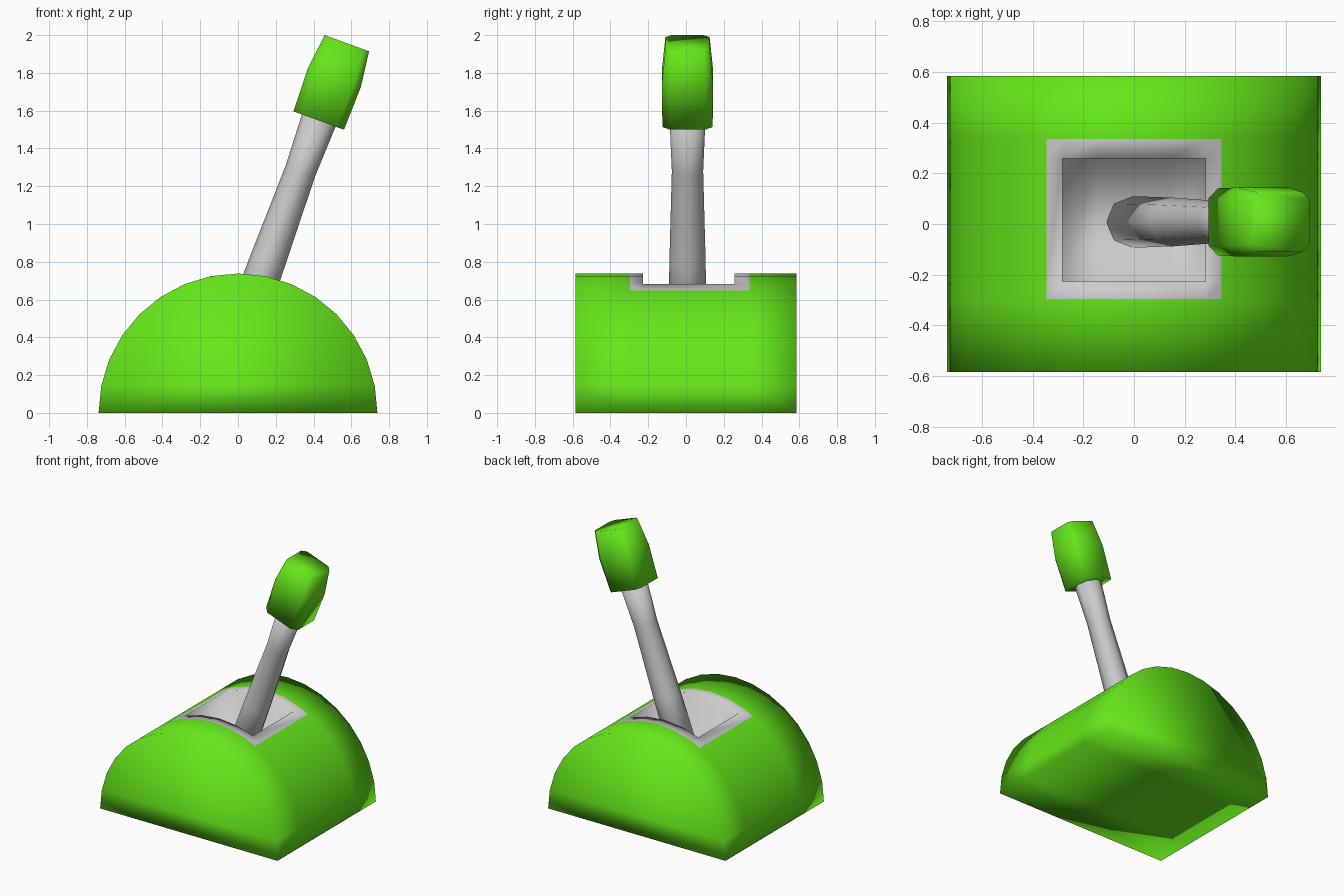
import bpy, bmesh
from math import sin, cos, pi, radians
from mathutils import Vector

if "Cube" in bpy.data.objects:
    bpy.data.objects.remove(bpy.data.objects["Cube"])

green = bpy.data.materials.new("green")
green.diffuse_color = (0.13, 0.80, 0.01, 1)
green.use_nodes = True
green.node_tree.nodes["Principled BSDF"].inputs["Base Color"].default_value = green.diffuse_color


def finish(name, bm, mat=None):
    bmesh.ops.remove_doubles(bm, verts=bm.verts, dist=1e-5)
    mesh = bpy.data.meshes.new(name)
    bm.to_mesh(mesh)
    bm.free()
    for p in mesh.polygons:
        p.use_smooth = True
    if mat:
        mesh.materials.append(mat)
    ob = bpy.data.objects.new(name, mesh)
    bpy.context.collection.objects.link(ob)
    return ob


def face(bm, pts):
    return bm.faces.new([bm.verts.new(p) for p in pts])


def loft(name, rings, mat=None):
    """Skin a stack of equal-length rings and cap both ends."""
    bm = bmesh.new()
    vs = [[bm.verts.new(p) for p in r] for r in rings]
    n = len(vs[0])
    for a, b in zip(vs, vs[1:]):
        for i in range(n):
            j = (i + 1) % n
            bm.faces.new((a[i], a[j], b[j], b[i]))
    bm.faces.new(vs[0][::-1])
    bm.faces.new(vs[-1])
    return finish(name, bm, mat)


# Half-round profile, with extra points where the socket border ends
R, SEG, FLOOR = 0.738, 16, 0.37
arc = [(-R * cos(pi * i / SEG), R * sin(pi * i / SEG)) for i in range(SEG + 1)]
mid = lambda a, b: ((a[0] + b[0]) / 2, (a[1] + b[1]) / 2)
prof = arc[:6] + [mid(arc[5], arc[6])] + arc[6:11] + [mid(arc[10], arc[11])] + arc[11:]
rows = [-0.585, -0.297, -0.227, 0.258, 0.335, 0.585]
LAST = len(prof) - 1
OUT, INN = (6, 12), (7, 11)      # profile index ranges of border and opening

base, sock = bmesh.new(), bmesh.new()
for r, (y0, y1) in enumerate(zip(rows, rows[1:])):
    for i in range(LAST):
        if OUT[0] <= i < OUT[1] and 1 <= r <= 3:
            if INN[0] <= i < INN[1] and r == 2:
                continue
            target = sock
        else:
            target = base
        (xa, za), (xb, zb) = prof[i], prof[i + 1]
        face(target, [(xa, y0, za), (xb, y0, zb), (xb, y1, zb), (xa, y1, za)])
    # underside
    face(base, [(-R, y0, 0), (-R, y1, 0), (R, y1, 0), (R, y0, 0)])
# front and back ends
face(base, [(x, rows[0], z) for x, z in prof][::-1])
face(base, [(x, rows[-1], z) for x, z in prof])

# Socket walls and floor
ya, yb = rows[2], rows[3]
opening = prof[INN[0]:INN[1] + 1]
x0, x1, ze = opening[0][0], opening[-1][0], opening[0][1]
for (xa, za), (xb, zb) in zip(opening, opening[1:]):
    face(sock, [(xa, ya, za), (xa, ya, FLOOR), (xb, ya, FLOOR), (xb, ya, zb)][::-1])
    face(sock, [(xa, yb, za), (xa, yb, FLOOR), (xb, yb, FLOOR), (xb, yb, zb)])
    face(sock, [(xa, ya, FLOOR), (xb, ya, FLOOR), (xb, yb, FLOOR), (xa, yb, FLOOR)])
face(sock, [(x0, ya, ze), (x0, ya, FLOOR), (x0, yb, FLOOR), (x0, yb, ze)])
face(sock, [(x1, ya, ze), (x1, yb, ze), (x1, yb, FLOOR), (x1, ya, FLOOR)])

for b in (base, sock):
    bmesh.ops.remove_doubles(b, verts=b.verts, dist=1e-5)
bmesh.ops.recalc_face_normals(base, faces=base.faces)
# keep the border facing up, the pit facing inward
sock.normal_update()
for f in sock.faces:
    c = f.calc_center_median()
    inward = Vector((-c.x, 0.015 - c.y, 0.9 - c.z))
    if f.normal.z < -0.1 or (abs(f.normal.z) < 0.1 and f.normal.dot(inward) < 0):
        f.normal_flip()
finish("half_round_base", base, green)
finish("lever_socket", sock)

# Tilted lever frame: t runs along the axis from the pit floor
TILT = radians(20)
AX = Vector((sin(TILT), 0, cos(TILT)))
SIDE = Vector((cos(TILT), 0, -sin(TILT)))
ORG = Vector((0.33, 0.008, 1.28)) - AX * ((1.28 - FLOOR) / cos(TILT))


def place(z, u, v):
    return ORG + AX * ((z - FLOOR) / cos(TILT)) + SIDE * u + Vector((0, v, 0))


# Octagonal lever with a slim waist
loft("lever", [[place(z, r * cos(pi * k / 4), r * sin(pi * k / 4)) for k in range(8)]
               for z, r in ((FLOOR - 0.03, 0.102), (0.8, 0.096), (1.28, 0.083), (1.60, 0.097))])


# Chamfered-square grip
def grip_ring(z, a, b, c):
    q = [(a, -b + c), (a, b - c), (a - c, b), (-a + c, b),
         (-a, b - c), (-a, -b + c), (-a + c, -b), (a - c, -b)]
    return [place(z, u, v) for u, v in q]


loft("grip", [grip_ring(1.548, 0.142, 0.133, 0.04),
              grip_ring(1.775, 0.149, 0.136, 0.04),
              grip_ring(1.957, 0.125, 0.117, 0.03)], green)
